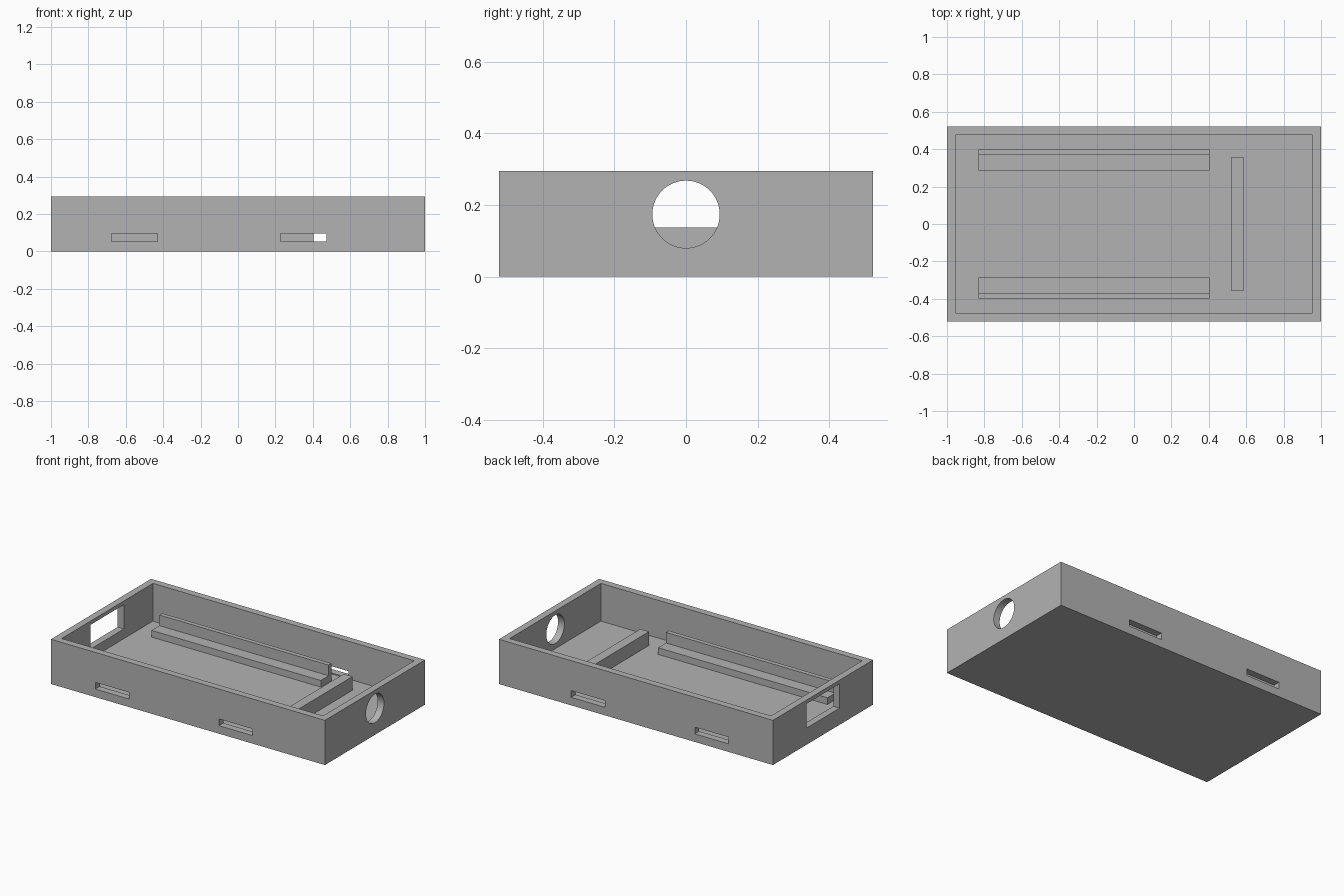
import bpy
import math

cube = bpy.data.objects.get("Cube")
if cube:
    bpy.data.objects.remove(cube, do_unlink=True)

grey = bpy.data.materials.new("plain grey")
grey.use_nodes = True
GREY = (0.45, 0.45, 0.45, 1)
grey.diffuse_color = GREY
grey.node_tree.nodes["Principled BSDF"].inputs["Base Color"].default_value = GREY

LENGTH, WIDTH, HEIGHT = 2.0, 1.044, 0.295
WALL = 0.046


def box(name, x, y, z):
    """Box from (min, max) pairs on each axis."""
    bpy.ops.mesh.primitive_cube_add(size=1)
    ob = bpy.context.object
    ob.name = name
    ob.location = [(a + b) / 2 for a, b in (x, y, z)]
    ob.scale = [b - a for a, b in (x, y, z)]
    bpy.ops.object.transform_apply(location=True, rotation=False, scale=True)
    ob.data.materials.append(grey)
    return ob


def cut(target, cutter):
    """Subtract the cutter, then remove it."""
    mod = target.modifiers.new("cut", "BOOLEAN")
    mod.operation = "DIFFERENCE"
    mod.solver = "EXACT"
    mod.object = cutter
    cutter.hide_render = True
    bpy.context.view_layer.objects.active = target
    bpy.ops.object.modifier_apply(modifier=mod.name)
    bpy.data.objects.remove(cutter, do_unlink=True)


# Open tray: floor and four walls
hx, hy = LENGTH / 2, WIDTH / 2
tray = box("tray", (-hx, hx), (-hy, hy), (0, HEIGHT))
cut(tray, box("cavity_cutter", (WALL - hx, hx - WALL), (WALL - hy, hy - WALL), (WALL, 1)))

# Slots through the front and back walls
for x in ((-0.676, -0.43), (0.227, 0.473)):
    for side in (-1, 1):
        y = sorted((side * 0.45, side * 0.6))
        cut(tray, box("slot_cutter", x, y, (0.053, 0.097)))

# Rectangular opening in the right wall
cut(tray, box("opening_cutter", (-1.1, -0.9), (-0.173, 0.173), (0.11, 0.27)))

# Round opening in the left wall
bpy.ops.mesh.primitive_cylinder_add(vertices=64, radius=0.094, depth=0.2,
                                    location=(hx, 0, 0.174),
                                    rotation=(0, math.pi / 2, 0))
bpy.context.object.data.materials.append(grey)
cut(tray, bpy.context.object)

# Stepped rails along both sides, low ledge inside and tall fence outside
RAIL_X = (-0.832, 0.404)
for label, side in (("front", -1), ("back", 1)):
    profile = [(0.286, WALL), (0.398, WALL), (0.398, 0.16),
               (0.368, 0.16), (0.368, 0.09), (0.286, 0.09)]
    n = len(profile)
    verts = [(x, side * y, z) for x in RAIL_X for y, z in profile]
    faces = [tuple(range(n)), tuple(range(n, 2 * n))]
    faces += [(i, (i + 1) % n, (i + 1) % n + n, i + n) for i in range(n)]
    mesh = bpy.data.meshes.new(label + "_rail")
    mesh.from_pydata(verts, [], faces)
    mesh.materials.append(grey)
    rail = bpy.data.objects.new(label + "_rail", mesh)
    bpy.context.collection.objects.link(rail)
    # Face all sides outward
    bpy.ops.object.select_all(action="DESELECT")
    rail.select_set(True)
    bpy.context.view_layer.objects.active = rail
    bpy.ops.object.mode_set(mode="EDIT")
    bpy.ops.mesh.select_all(action="SELECT")
    bpy.ops.mesh.normals_make_consistent(inside=False)
    bpy.ops.object.mode_set(mode="OBJECT")

# Cross bar near the round opening
box("cross_bar", (0.521, 0.585), (-0.358, 0.358), (WALL, 0.137))

# Smooth the bore of the round opening only
bpy.ops.object.select_all(action="DESELECT")
tray.select_set(True)
bpy.context.view_layer.objects.active = tray
bpy.ops.object.shade_smooth_by_angle(angle=math.radians(30))
